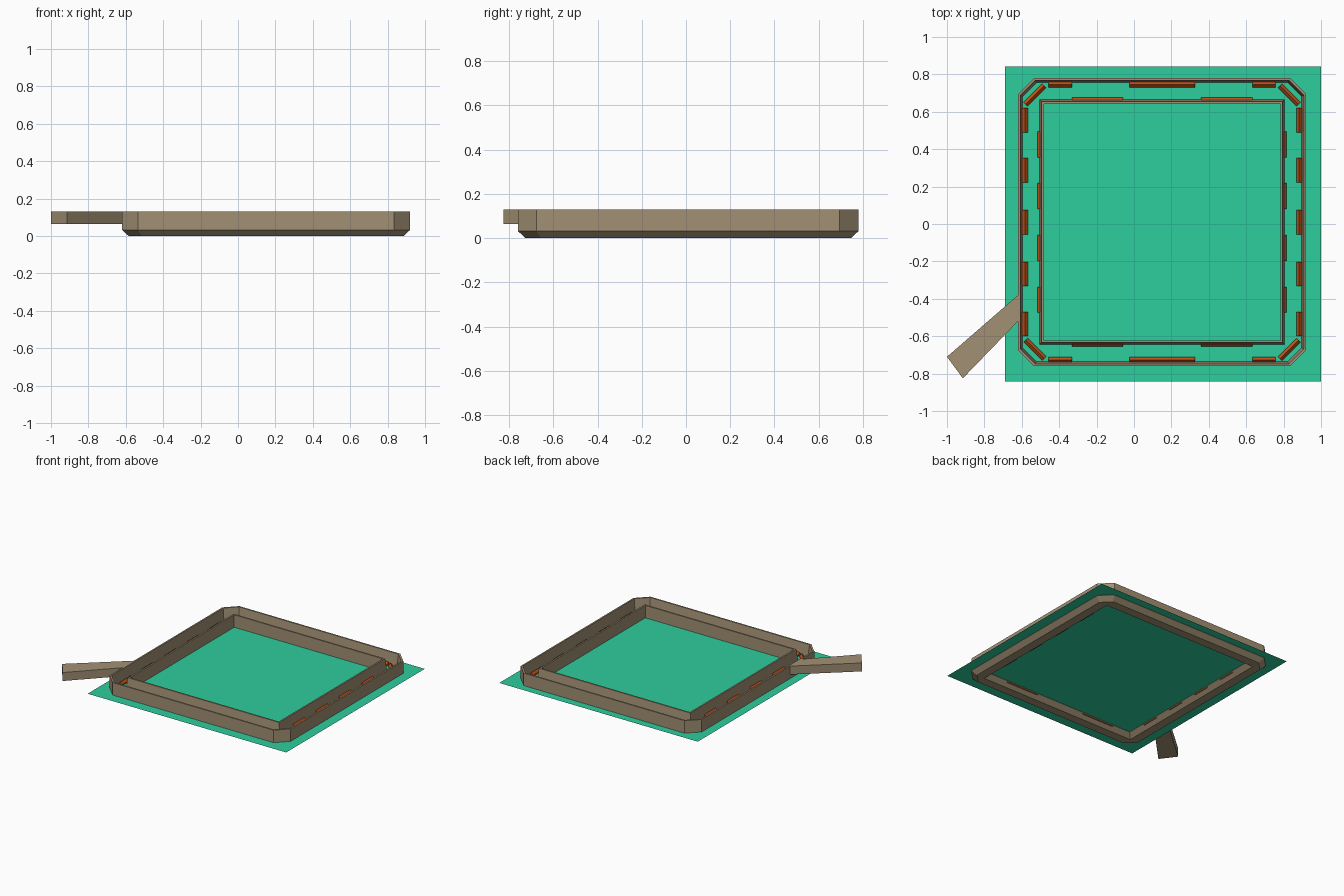
import bpy, bmesh, math
from mathutils import Matrix, Vector

if "Cube" in bpy.data.objects:
    bpy.data.objects.remove(bpy.data.objects["Cube"])

CX, CY = 0.15, 0.01   # centre of the square channel


def material(name, rgb):
    m = bpy.data.materials.new(name)
    m.diffuse_color = (*rgb, 1)
    m.use_nodes = True
    m.node_tree.nodes["Principled BSDF"].inputs["Base Color"].default_value = m.diffuse_color
    return m


WOOD = material("tan wood", (0.36, 0.28, 0.175))
TEAL = material("teal surface", (0.027, 0.61, 0.34))
ORANGE = material("burnt orange", (0.55, 0.085, 0.008))


def finish(bm, name, mat):
    bmesh.ops.remove_doubles(bm, verts=bm.verts, dist=1e-5)
    bmesh.ops.recalc_face_normals(bm, faces=bm.faces)
    me = bpy.data.meshes.new(name)
    bm.to_mesh(me)
    bm.free()
    me.materials.append(mat)
    ob = bpy.data.objects.new(name, me)
    bpy.context.collection.objects.link(ob)
    return ob


def prism(name, mat, outline, z0, z1):
    bm = bmesh.new()
    face = bm.faces.new([bm.verts.new((x, y, z0)) for x, y in outline])
    out = bmesh.ops.extrude_face_region(bm, geom=[face])
    for v in out["geom"]:
        if isinstance(v, bmesh.types.BMVert):
            v.co.z = z1
    return finish(bm, name, mat)


def ring(bm, h, c, z):
    # square of half size h with corners cut by c (c = 0 merges into sharp corners)
    pts = []
    for k in range(4):
        rot = Matrix.Rotation(k * math.pi / 2, 2)
        for p in ((h, h - c), (h - c, h)):
            q = rot @ Vector(p)
            pts.append(bm.verts.new((q.x + CX, q.y + CY, z)))
    return pts


# square channel: cross-section as (half size, corner cut, height)
profile = [(.77, .085, .13), (.77, .085, .032), (.735, .07, 0), (.667, 0, 0),
           (.632, 0, .032), (.632, 0, .13), (.644, 0, .13), (.655, 0, .03),
           (.66, 0, .018), (.73, .07, .018), (.746, .075, .03), (.758, .08, .13)]
bm = bmesh.new()
rings = [ring(bm, *p) for p in profile]
for i, a in enumerate(rings):
    b = rings[(i + 1) % len(rings)]
    for j in range(8):
        k = (j + 1) % 8
        bm.faces.new((a[j], a[k], b[k], b[j]))
bmesh.ops.dissolve_degenerate(bm, edges=bm.edges, dist=1e-5)
finish(bm, "square_channel", WOOD)

# flat teal sheet
bm = bmesh.new()
bm.faces.new([bm.verts.new((x, y, .034)) for x, y in
              ((-.69, -.842), (1, -.842), (1, .842), (-.69, .842))])
finish(bm, "teal_sheet", TEAL)

# side chute joining the channel
prism("side_chute", WOOD,
      [(-1, -.71), (-.915, -.825), (-.62, -.52), (-.62, -.38)], .065, .13)


# orange bars inside the channel, ridge-topped
def bar(x, y, length, angle):
    section = [(-.015, .024), (.015, .024), (.015, .044), (0, .06), (-.015, .044)]
    bm = bmesh.new()
    ends = [[bm.verts.new((s * length / 2, p, z)) for p, z in section] for s in (-1, 1)]
    for e in ends:
        bm.faces.new(e)
    for i in range(5):
        j = (i + 1) % 5
        bm.faces.new((ends[0][i], ends[0][j], ends[1][j], ends[1][i]))
    bm.transform(Matrix.Translation((x + CX, y + CY, 0)) @ Matrix.Rotation(angle, 4, 'Z'))
    finish(bm, "orange_bar", ORANGE)


for s in (-1, 1):
    for x, length in ((-.545, .125), (0, .35), (.545, .125)):
        bar(x, s * .736, length, 0)
    for x in (-.345, .345):
        bar(x, s * .651, .275, 0)
    for y in (-.545, -.277, 0, .277, .545):
        bar(s * .733, y, .13, math.pi / 2)
    for y in (-.415, -.139, .139, .415):
        bar(s * .651, y, .138, math.pi / 2)
    for t in (-1, 1):
        bar(s * .68, t * .68, .14, -s * t * math.pi / 4)
